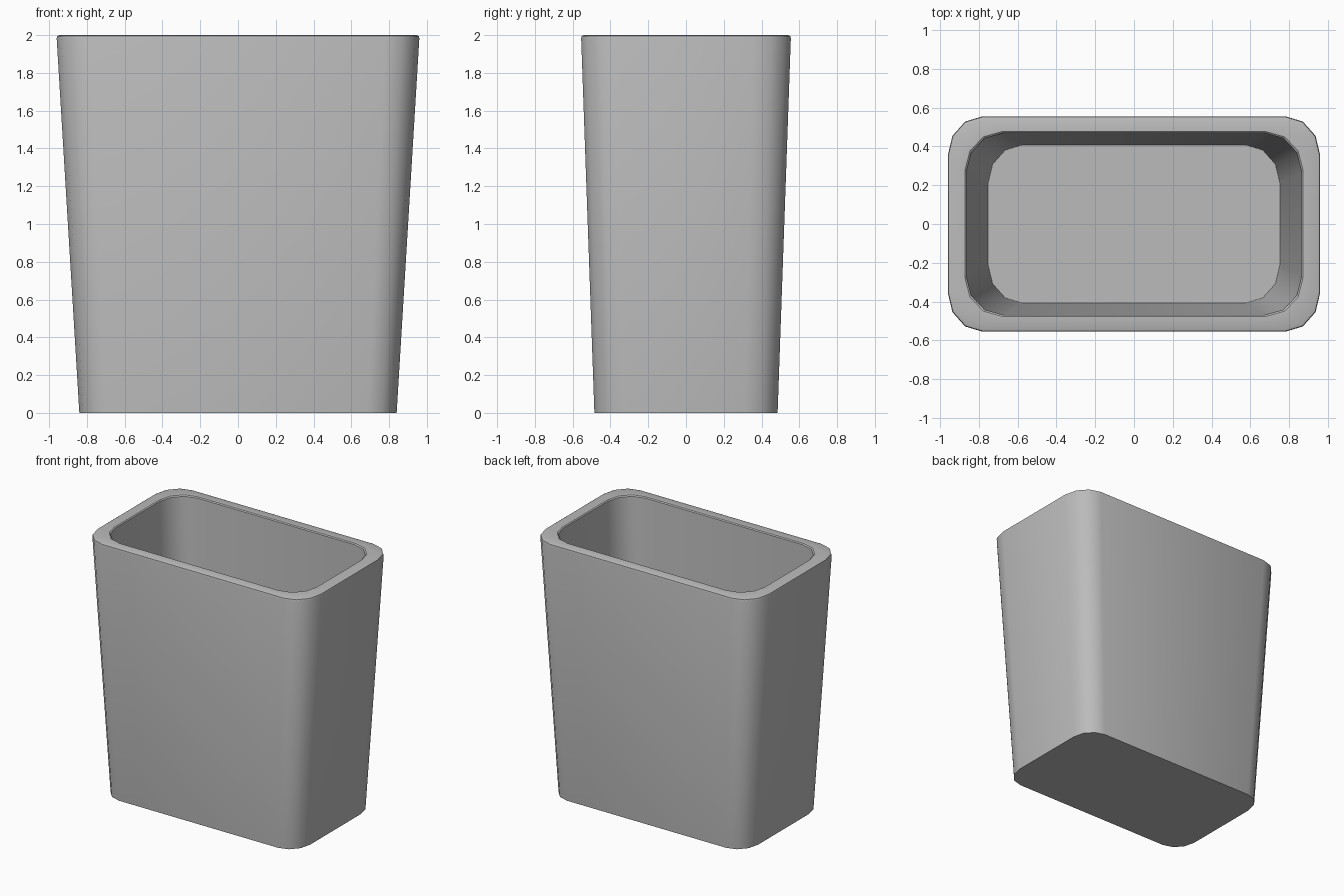
import bpy, bmesh, math

cube = bpy.data.objects.get("Cube")
if cube:
    bpy.data.objects.remove(cube, do_unlink=True)

# Single plain grey plastic
grey = bpy.data.materials.new("grey plastic")
grey.use_nodes = True
colour = (0.5, 0.5, 0.5, 1)
grey.diffuse_color = colour
grey.node_tree.nodes["Principled BSDF"].inputs["Base Color"].default_value = colour


def ring(bm, hx, hy, rx, ry, z, steps=3):
    """Rounded rectangle of vertices, counter-clockwise."""
    verts = []
    for corner, (sx, sy) in enumerate([(1, 1), (-1, 1), (-1, -1), (1, -1)]):
        for i in range(steps + 1):
            a = math.pi / 2 * (corner + i / steps)
            verts.append(bm.verts.new((sx * (hx - rx) + rx * math.cos(a),
                                       sy * (hy - ry) + ry * math.sin(a), z)))
    return verts


# Outer wall, softened rim, inner wall: half width, half depth, corner radii, height
sections = [
    (0.84, 0.485, 0.155, 0.175, 0.0),
    (0.96, 0.555, 0.178, 0.2, 1.982),
    (0.957, 0.552, 0.177, 0.199, 1.995),
    (0.946, 0.541, 0.175, 0.197, 2.0),
    (0.872, 0.476, 0.19, 0.2, 2.0),
    (0.865, 0.469, 0.19, 0.2, 1.993),
    (0.753, 0.408, 0.178, 0.2, 0.1),
]
bm = bmesh.new()
rings = [ring(bm, *s) for s in sections]
for low, high in zip(rings, rings[1:]):
    n = len(low)
    for i in range(n):
        j = (i + 1) % n
        bm.faces.new((low[i], low[j], high[j], high[i]))

# Underside and inner floor
bm.faces.new(rings[0][::-1])
bm.faces.new(rings[-1])
bmesh.ops.recalc_face_normals(bm, faces=bm.faces)

mesh = bpy.data.meshes.new("bin_body")
bm.to_mesh(mesh)
bm.free()
mesh.materials.append(grey)
body = bpy.data.objects.new("bin_body", mesh)
bpy.context.collection.objects.link(body)
bpy.context.view_layer.objects.active = body
body.select_set(True)
bpy.ops.object.shade_smooth_by_angle(angle=math.radians(35))
